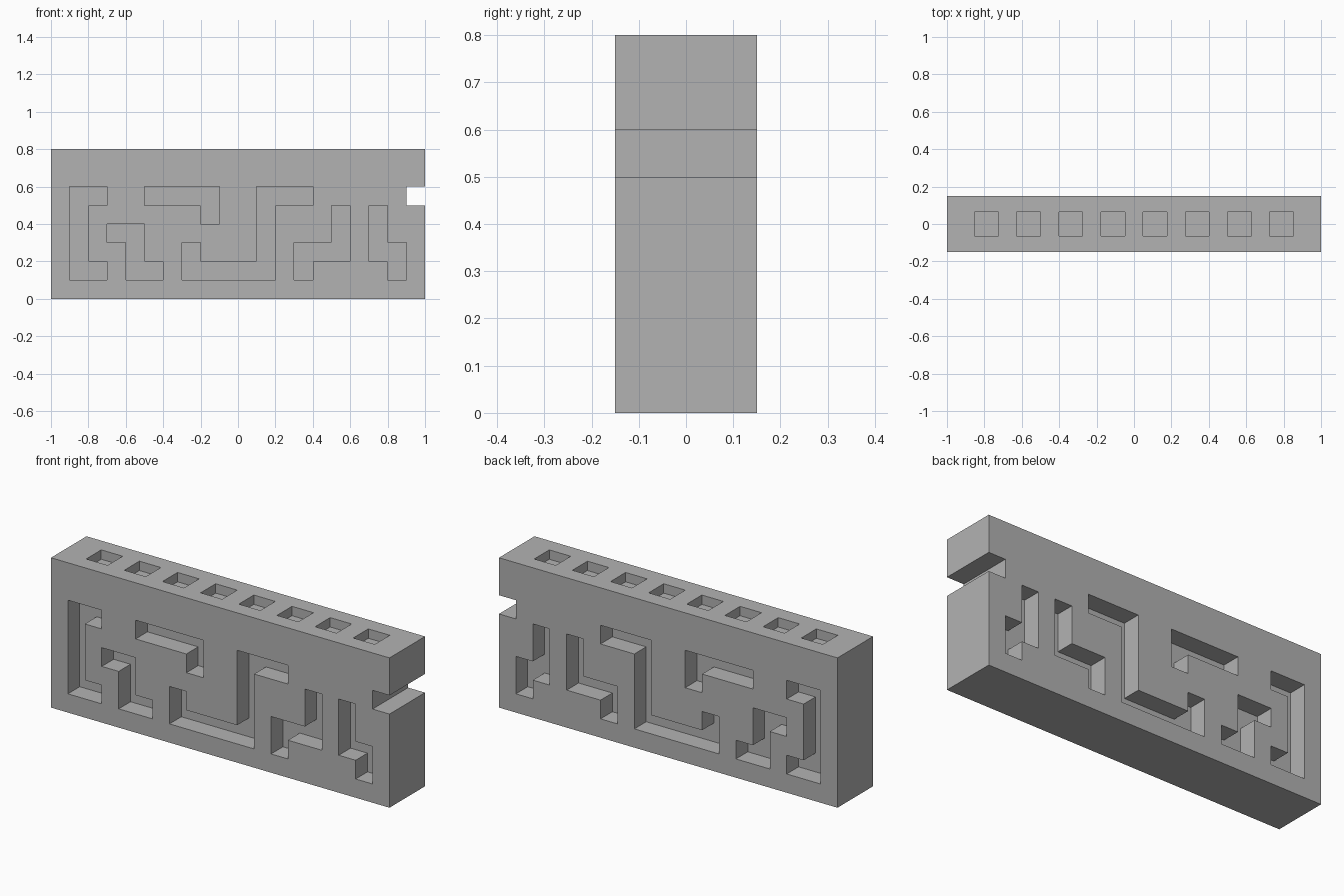
import bpy, bmesh
from mathutils import Vector

if "Cube" in bpy.data.objects:
    bpy.data.objects.remove(bpy.data.objects["Cube"], do_unlink=True)

CELL = 0.1
WIDTH, DEPTH, HEIGHT = 2.0, 0.3, 0.8
GROOVE_DEPTH = 0.1
POCKET, POCKET_DEPTH = 0.127, 0.05

stone = bpy.data.materials.new("plain grey")
stone.use_nodes = True
grey = (0.448, 0.448, 0.448, 1)
stone.diffuse_color = grey
stone.node_tree.nodes["Principled BSDF"].inputs["Base Color"].default_value = grey


def finish(name, bm):
    """Turn a bmesh into a linked object."""
    bmesh.ops.recalc_face_normals(bm, faces=bm.faces[:])
    mesh = bpy.data.meshes.new(name)
    bm.to_mesh(mesh)
    bm.free()
    mesh.materials.append(stone)
    obj = bpy.data.objects.new(name, mesh)
    bpy.context.collection.objects.link(obj)
    return obj


def box(name, centre, size):
    bm = bmesh.new()
    bmesh.ops.create_cube(bm, size=1)
    for v in bm.verts:
        v.co = Vector(c + a * s for c, a, s in zip(centre, v.co, size))
    return finish(name, bm)


def groove(name, cells, y0, y1):
    """Prism one cell wide that follows a path of (column, row) cells."""
    path = [Vector(((c + 0.5) * CELL - WIDTH / 2, (r + 0.5) * CELL)) for c, r in cells]
    dirs = [(b - a).normalized() for a, b in zip(path, path[1:])]
    half = CELL / 2
    path[0] -= dirs[0] * half
    path[-1] += dirs[-1] * half
    left, right = [], []
    for i, p in enumerate(path):
        before, after = dirs[max(i - 1, 0)], dirs[min(i, len(dirs) - 1)]
        normals = {(-d.y, d.x) for d in (before, after)}
        offset = sum((Vector(n) for n in normals), Vector((0, 0))) * half
        left.append(p + offset)
        right.append(p - offset)
    bm = bmesh.new()
    face = bm.faces.new([bm.verts.new((p.x, y0, p.y)) for p in left + right[::-1]])
    side = bmesh.ops.extrude_face_region(bm, geom=[face], use_keep_orig=True)["geom"]
    for v in side:
        if isinstance(v, bmesh.types.BMVert):
            v.co.y = y1
    return finish(name, bm)


# Main slab
wall = box("wall_block", (0, 0, HEIGHT / 2), (WIDTH, DEPTH, HEIGHT))

# Meandering grooves, repeated on front and back
paths = [
    [(2, 5), (1, 5), (1, 1), (2, 1)],
    [(3, 3), (4, 3), (4, 1), (5, 1)],
    [(5, 5), (8, 5), (8, 4)],
    [(7, 2), (7, 1), (11, 1), (11, 5), (13, 5)],
    [(13, 1), (13, 2), (15, 2), (15, 4)],
    [(17, 4), (17, 2), (18, 2), (18, 1)],
]
cutters = []
for side in (-1, 1):
    for cells in paths:
        inner = side * (DEPTH / 2 - GROOVE_DEPTH)
        cutters.append(groove("groove_cutter", cells, inner, side * DEPTH))

# Notch through the left end
cutters.append(box("notch_cutter", (1, 0, 0.55), (2 * CELL, 2 * DEPTH, CELL)))

# Row of square pockets along the top
for i in range(8):
    x = -0.789 + i * 0.2254
    cutters.append(box("pocket_cutter", (x, 0, HEIGHT),
                       (POCKET, POCKET, 2 * POCKET_DEPTH)))

# Carve the slab, then discard the cutters
bpy.context.view_layer.objects.active = wall
for cutter in cutters:
    cutter.hide_render = True
    cut = wall.modifiers.new("carve", "BOOLEAN")
    cut.operation, cut.solver, cut.object = "DIFFERENCE", "EXACT", cutter
    bpy.ops.object.modifier_apply(modifier=cut.name)
    bpy.data.objects.remove(cutter, do_unlink=True)
